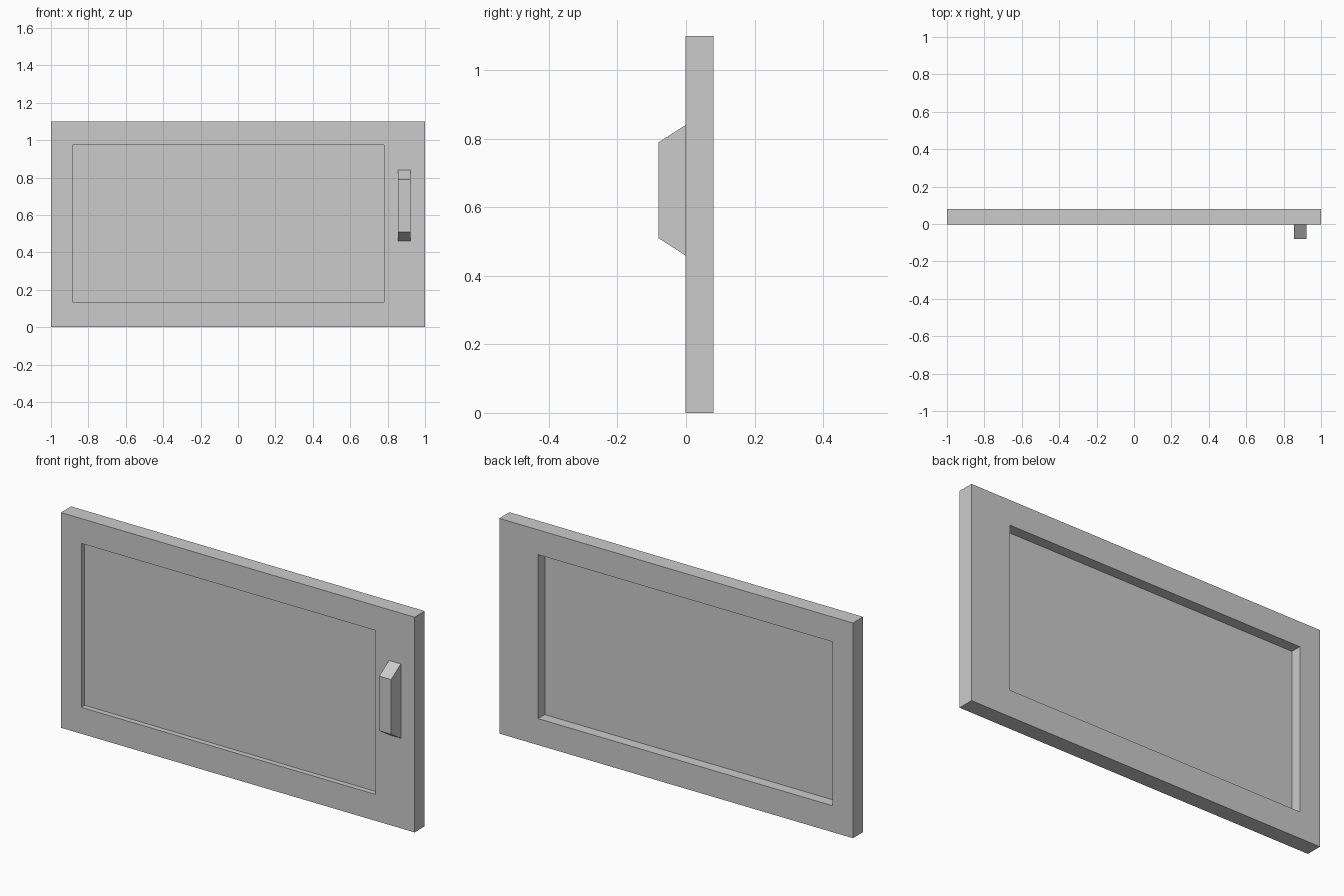
import bpy
import bmesh

if "Cube" in bpy.data.objects:
    bpy.data.objects.remove(bpy.data.objects["Cube"], do_unlink=True)

GREY = (0.6, 0.6, 0.6, 1)
grey = bpy.data.materials.new("plain_grey")
grey.use_nodes = True
grey.diffuse_color = GREY
grey.node_tree.nodes["Principled BSDF"].inputs["Base Color"].default_value = GREY


def finish(name, bm):
    bmesh.ops.recalc_face_normals(bm, faces=bm.faces)
    mesh = bpy.data.meshes.new(name)
    bm.to_mesh(mesh)
    bm.free()
    mesh.materials.append(grey)
    obj = bpy.data.objects.new(name, mesh)
    bpy.context.collection.objects.link(obj)


def rect(bm, x0, x1, z0, z1, y):
    return [bm.verts.new((x, y, z)) for x, z in ((x0, z0), (x1, z0), (x1, z1), (x0, z1))]


def bridge(bm, a, b):
    for i in range(4):
        j = (i + 1) % 4
        bm.faces.new((a[i], a[j], b[j], b[i]))


FRONT, BACK = -0.002, 0.08
OUTER = (-1, 1, 0, 1.1)
OPENING = (-0.885, 0.78, 0.135, 0.973)

# Door frame with a recess on both sides of a thin panel
bm = bmesh.new()
loops = [rect(bm, *size, y) for size, y in (
    (OPENING, 0.025), (OPENING, FRONT), (OUTER, FRONT),
    (OUTER, BACK), (OPENING, BACK), (OPENING, 0.026))]
for a, b in zip(loops, loops[1:]):
    bridge(bm, a, b)
bm.faces.new(loops[0])
bm.faces.new(loops[-1])
finish("door_panel", bm)

# Handle with sloped ends
bm = bmesh.new()
base = rect(bm, 0.855, 0.922, 0.46, 0.84, FRONT)
grip = rect(bm, 0.855, 0.922, 0.51, 0.79, -0.08)
bridge(bm, base, grip)
bm.faces.new(base)
bm.faces.new(grip)
finish("handle", bm)
